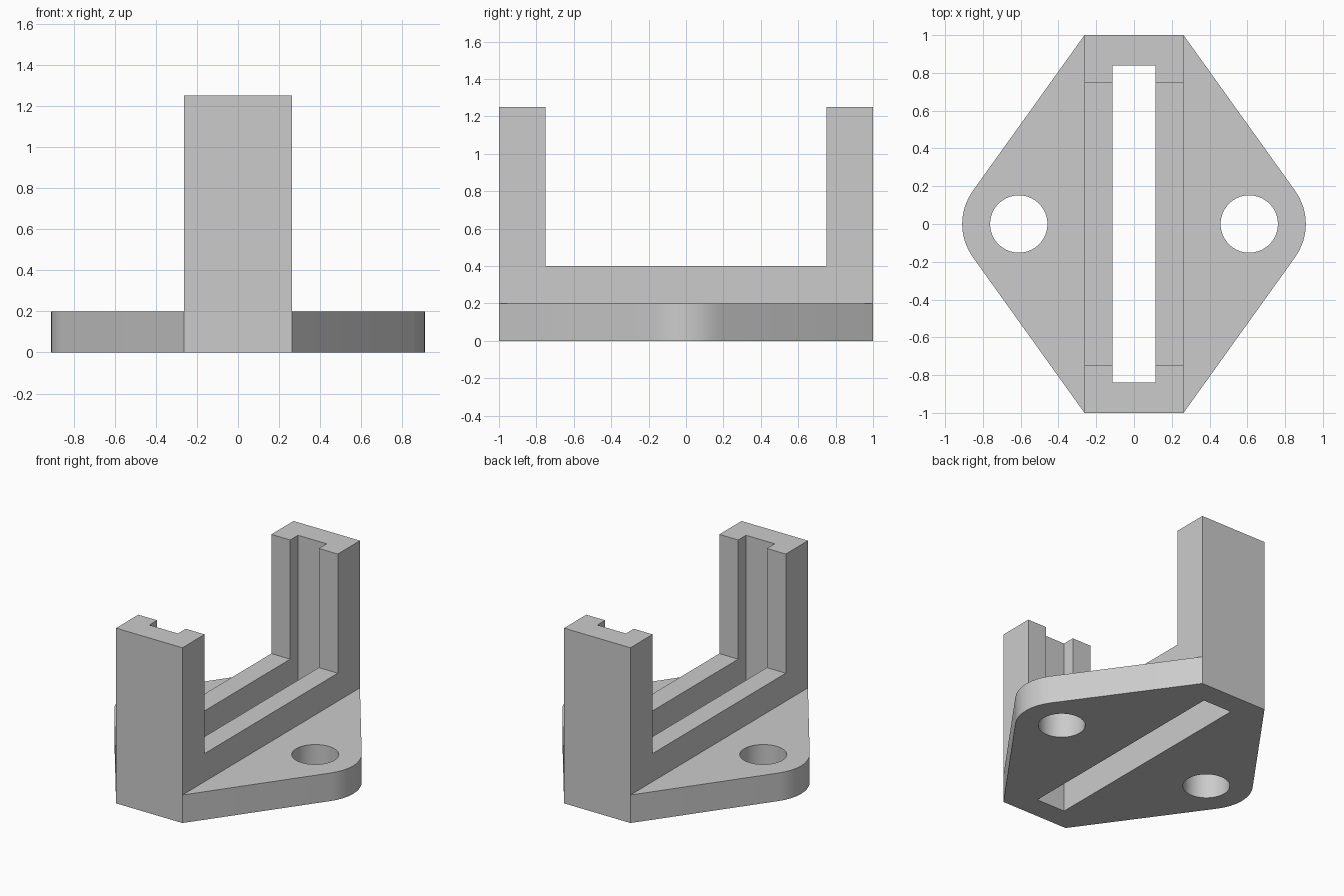
import bpy, bmesh
from math import sin, cos, atan2, acos, hypot, radians
from mathutils import Vector

cube = bpy.data.objects.get("Cube")
if cube:
    bpy.data.objects.remove(cube, do_unlink=True)

grey = bpy.data.materials.new("plain grey")
grey.use_nodes = True
colour = (0.6, 0.6, 0.6, 1)
grey.diffuse_color = colour
grey.node_tree.nodes["Principled BSDF"].inputs["Base Color"].default_value = colour

HALF_W, HALF_L = 0.262, 1.0        # upright half width, overall half length
PLATE_H, RAIL_H, TOP = 0.2, 0.4, 1.25
HOLE_X, HOLE_R, TIP_R = 0.61, 0.152, 0.3


def prism(name, points, direction):
    """Extrude a closed outline along a direction."""
    bm = bmesh.new()
    face = bm.faces.new([bm.verts.new(p) for p in points])
    new = bmesh.ops.extrude_face_region(bm, geom=[face])["geom"]
    verts = [v for v in new if isinstance(v, bmesh.types.BMVert)]
    bmesh.ops.translate(bm, verts=verts, vec=Vector(direction))
    bmesh.ops.recalc_face_normals(bm, faces=bm.faces)
    mesh = bpy.data.meshes.new(name)
    bm.to_mesh(mesh)
    bm.free()
    mesh.materials.append(grey)
    obj = bpy.data.objects.new(name, mesh)
    bpy.context.collection.objects.link(obj)
    return obj


def combine(target, other, operation):
    """Apply a boolean and discard the helper."""
    other.hide_render = True
    mod = target.modifiers.new("boolean", "BOOLEAN")
    mod.operation, mod.solver, mod.object = operation, "EXACT", other
    bpy.context.view_layer.objects.active = target
    bpy.ops.object.modifier_apply(modifier=mod.name)
    bpy.data.objects.remove(other, do_unlink=True)


# Flange plate: straight sides tangent to a rounded tip at each end
dx = HALF_W - HOLE_X
tangent = atan2(HALF_L, dx) - acos(TIP_R / hypot(dx, HALF_L))
STEPS = 8
arc = [tangent * (2 * i / STEPS - 1) for i in range(STEPS + 1)]
right = [(HALF_W, -HALF_L, 0)]
right += [(HOLE_X + TIP_R * cos(a), TIP_R * sin(a), 0) for a in arc]
right += [(HALF_W, HALF_L, 0)]
outline = right + [(-x, -y, z) for x, y, z in right]
holder = prism("bracket_holder", outline, (0, 0, PLATE_H))

# U-shaped frame: low rail with an upright at each end
side = [(HALF_L, 0), (HALF_L, TOP), (0.75, TOP), (0.75, RAIL_H)]
side += [(-y, z) for y, z in reversed(side)]
frame = prism("upright_frame", [(-HALF_W, y, z) for y, z in side], (2 * HALF_W, 0, 0))
combine(holder, frame, "UNION")

# Central slot, also grooving the uprights
sx, sy = 0.113, 0.838
slot = prism("slot_cutter", [(-sx, -sy, -1), (sx, -sy, -1), (sx, sy, -1), (-sx, sy, -1)], (0, 0, 3))
combine(holder, slot, "DIFFERENCE")

# Bolt holes
for sign in (-1, 1):
    ring = [(sign * HOLE_X + HOLE_R * cos(radians(a)), HOLE_R * sin(radians(a)), -1)
            for a in range(0, 360, 9)]
    combine(holder, prism("hole_cutter", ring, (0, 0, 2)), "DIFFERENCE")

# Smooth the curved walls only
holder.select_set(True)
bpy.context.view_layer.objects.active = holder
bpy.ops.object.shade_smooth_by_angle(angle=radians(30))
